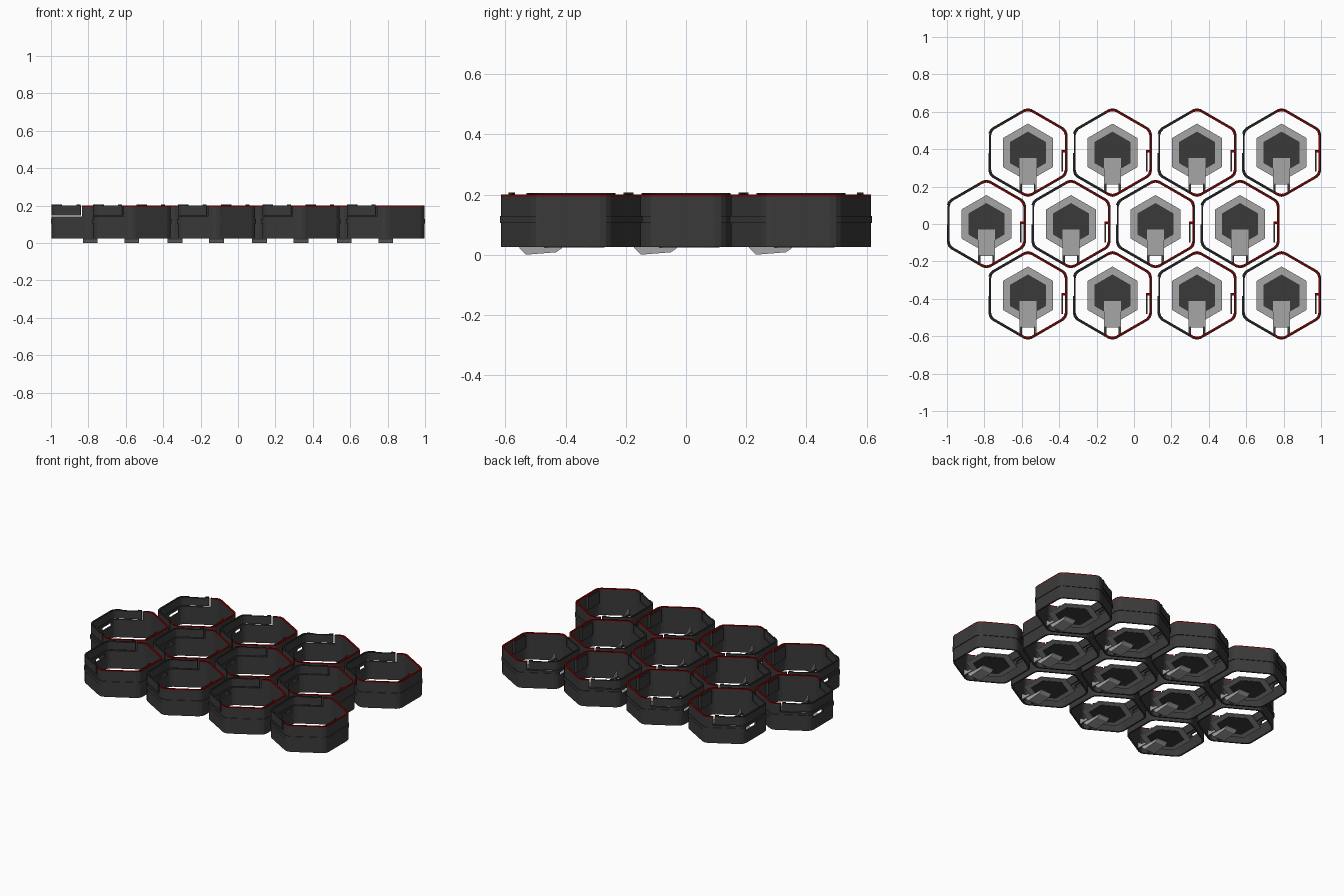
import bpy, bmesh, math
from mathutils import Vector

if "Cube" in bpy.data.objects:
    bpy.data.objects.remove(bpy.data.objects["Cube"])


def mat(name, rgb):
    m = bpy.data.materials.new(name)
    m.diffuse_color = (*rgb, 1)
    m.use_nodes = True
    m.node_tree.nodes["Principled BSDF"].inputs["Base Color"].default_value = m.diffuse_color
    return m


DARK = mat("dark grey", (0.042, 0.042, 0.042))
BLACK = mat("near black", (0.02, 0.02, 0.02))
RED = mat("dark red", (0.25, 0.0, 0.0))
LIGHT = mat("light grey", (0.38, 0.38, 0.38))


def hex_point(r, deg):
    """Point on a pointy-top hexagon of flat radius r, corners slightly rounded."""
    off = (deg + 30) % 60 - 30
    k = 1.122 if abs(abs(off) - 30) < 0.1 else 1 / math.cos(math.radians(off))
    a = math.radians(deg)
    return Vector((r * k * math.cos(a), r * k * math.sin(a), 0))


def stops(a0, a1):
    """Angles of the corner points between two ends."""
    out = [a0]
    for c in range(-330, 720, 60):
        out += [a for a in (c - 5, c, c + 5) if a0 + 0.01 < a < a1 - 0.01]
    return out + [a1]


def wall(bm, r_out, r_in, z0, z1, a0=0, a1=360):
    """Hexagonal wall strip between two angles, closed when it goes all round."""
    closed = a1 - a0 >= 360
    angles = stops(a0, a1)
    if closed:
        angles.pop()
    sect = [(r_out, z0), (r_out, z1), (r_in, z1), (r_in, z0)]
    rings = [[bm.verts.new(hex_point(r, a) + Vector((0, 0, z))) for r, z in sect]
             for a in angles]
    n = len(rings)
    for i in range(n if closed else n - 1):
        p, q = rings[i], rings[(i + 1) % n]
        for j in range(4):
            k = (j + 1) % 4
            bm.faces.new((p[j], q[j], q[k], p[k]))
    if not closed:
        bm.faces.new(rings[0])
        bm.faces.new(rings[-1][::-1])


def prism_x(bm, profile, x0, x1):
    """Extrude a (y, z) profile along x."""
    a = [bm.verts.new((x0, y, z)) for y, z in profile]
    b = [bm.verts.new((x1, y, z)) for y, z in profile]
    bm.faces.new(a)
    bm.faces.new(b[::-1])
    for i in range(len(a)):
        j = (i + 1) % len(a)
        bm.faces.new((a[i], a[j], b[j], b[i]))


def box(bm, x0, x1, y0, y1, z0, z1):
    prism_x(bm, [(y0, z0), (y1, z0), (y1, z1), (y0, z1)], x0, x1)


def plate(bm, r, z0, z1):
    """Solid sharp hexagonal plate."""
    lo, hi = [], []
    for i in range(6):
        a = math.radians(30 + 60 * i)
        c = r / math.cos(math.radians(30))
        lo.append(bm.verts.new((c * math.cos(a), c * math.sin(a), z0)))
        hi.append(bm.verts.new((c * math.cos(a), c * math.sin(a), z1)))
    bm.faces.new(lo[::-1])
    bm.faces.new(hi)
    for i in range(6):
        j = (i + 1) % 6
        bm.faces.new((lo[i], lo[j], hi[j], hi[i]))


CENTRES = ([(-0.789 + 0.452 * i, 0) for i in range(4)] +
           [(0.789 - 0.452 * i, s * 0.382) for s in (-1, 1) for i in range(4)])


def place(name, build, material):
    """Make one mesh and repeat it in every cell."""
    bm = bmesh.new()
    build(bm)
    bmesh.ops.recalc_face_normals(bm, faces=bm.faces)
    me = bpy.data.meshes.new(name)
    bm.to_mesh(me)
    bm.free()
    me.materials.append(material)
    for x, y in CENTRES:
        ob = bpy.data.objects.new(name, me)
        ob.location = (x, y, 0)
        bpy.context.collection.objects.link(ob)


R, I = 0.207, 0.197


# Main wall with protruding band, slot in the left face and cut-away left top
def cell_wall(bm):
    wall(bm, R, I, 0.025, 0.105)
    wall(bm, R + 0.004, I, 0.105, 0.128, 181, 154 + 360)
    wall(bm, R, I, 0.128, 0.142)
    wall(bm, R, I, 0.142, 0.194, -102, 102)


# Separate panel on the left, with raised top and small end tabs
def left_panel(bm):
    wall(bm, R, I, 0.148, 0.198, 104.5, 255.5)


def panel_rim(bm):
    wall(bm, R, I, 0.198, 0.205, 137, 223)
    wall(bm, R, I, 0.198, 0.2, 104.5, 137)
    wall(bm, R, I, 0.198, 0.2, 223, 255.5)
    wall(bm, R, I, 0.2, 0.206, 105, 111)
    wall(bm, R, I, 0.2, 0.206, 249, 255)


# Red rim on the right half and on the hook's corner
def red_rim(bm):
    wall(bm, R, I, 0.194, 0.2, -102, 102)
    box(bm, 0.180, I, 0.0, 0.014, 0.194, 0.2)


# Clip plate inside the right face
def clip_hook(bm):
    box(bm, 0.180, I, 0.0, 0.014, 0.11, 0.194)
    box(bm, 0.180, 0.187, -0.10, 0.0, 0.11, 0.194)


# Hanging floor dish
def dish_ring(bm):
    plate(bm, 0.134, 0.026, 0.031)


def dish_centre(bm):
    plate(bm, 0.097, 0.024, 0.035)


# Sloped foot under and through the dish
def foot(bm):
    prism_x(bm, [(-0.172, 0.022), (-0.15, 0.0), (-0.05, 0.008), (-0.03, 0.022),
                 (-0.03, 0.038), (-0.172, 0.038)], -0.039, 0.039)


# Two rails climbing from the foot to the front corner
def rails(bm):
    for s in (-1, 1):
        prism_x(bm, [(-0.03, 0.026), (-0.03, 0.04), (-0.165, 0.045),
                     (-0.212, 0.075), (-0.212, 0.03)], s * 0.039, s * 0.045)


def rail_edges(bm):
    for s in (-1, 1):
        box(bm, s * 0.032, s * 0.039, -0.212, -0.165, 0.03, 0.04)


for name, fn, m in [("cell_wall", cell_wall, DARK), ("left_panel", left_panel, DARK),
                    ("panel_rim", panel_rim, BLACK), ("red_rim", red_rim, RED),
                    ("clip_hook", clip_hook, DARK), ("dish_ring", dish_ring, LIGHT),
                    ("dish_centre", dish_centre, DARK), ("foot", foot, LIGHT),
                    ("rail", rails, LIGHT), ("rail_edge", rail_edges, DARK)]:
    place(name, fn, m)
